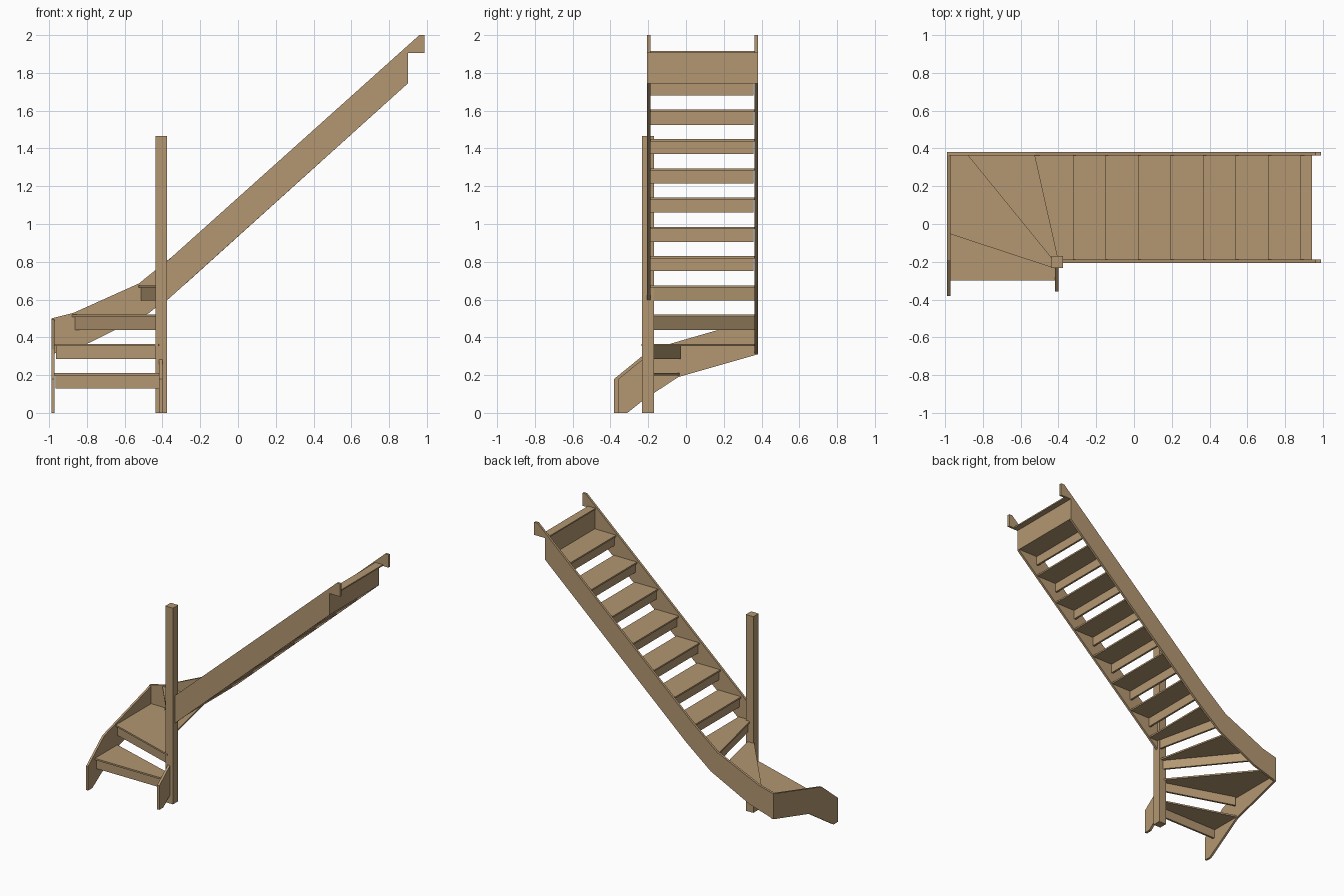
import bpy, bmesh
from mathutils import Vector

if "Cube" in bpy.data.objects:
    bpy.data.objects.remove(bpy.data.objects["Cube"])

wood = bpy.data.materials.new("tan wood")
wood.diffuse_color = (0.45, 0.31, 0.165, 1)
wood.use_nodes = True
wood.node_tree.nodes["Principled BSDF"].inputs["Base Color"].default_value = wood.diffuse_color


def prism(name, pts, to3d, lo, hi):
    """Extrude a flat outline between two offsets."""
    bm = bmesh.new()
    a = [bm.verts.new(to3d(p, lo)) for p in pts]
    b = [bm.verts.new(to3d(p, hi)) for p in pts]
    n = len(pts)
    bm.faces.new(a)
    bm.faces.new(b[::-1])
    for i in range(n):
        j = (i + 1) % n
        bm.faces.new((a[i], b[i], b[j], a[j]))
    bmesh.ops.recalc_face_normals(bm, faces=bm.faces)
    me = bpy.data.meshes.new(name)
    bm.to_mesh(me)
    bm.free()
    me.materials.append(wood)
    ob = bpy.data.objects.new(name, me)
    bpy.context.collection.objects.link(ob)
    return ob


def along_x(p, d): return (p[0], d, p[1])   # outline in x,z
def along_y(p, d): return (d, p[0], p[1])   # outline in y,z
def plan(p, d): return (p[0], p[1], d)      # outline in x,y


# Long stringers: shared upper end, different lower ends
top_end = [(0.96, 2.0), (0.988, 2.0), (0.988, 1.905), (0.90, 1.905), (0.90, 1.745)]
prism("front_stringer", [(-0.39, 0.79)] + top_end + [(-0.39, 0.583)],
      along_x, -0.206, -0.189)
prism("back_stringer",
      [(-0.988, 0.50), (-0.87, 0.53), (-0.525, 0.685), (-0.32, 0.85)] + top_end +
      [(-0.27, 0.69), (-0.47, 0.53), (-0.79, 0.37), (-0.988, 0.31)],
      along_x, 0.363, 0.38)

# Side stringer under the winders and the short one at the post
prism("side_stringer",
      [(-0.38, 0), (-0.38, 0.18), (-0.19, 0.335), (0.38, 0.50),
       (0.38, 0.31), (-0.04, 0.19), (-0.33, 0)], along_y, -0.988, -0.972)
prism("short_stringer",
      [(-0.357, 0), (-0.357, 0.18), (-0.21, 0.30), (-0.21, 0.08), (-0.31, 0)],
      along_y, -0.418, -0.40)

# Newel post
prism("newel_post", [(-0.437, -0.232), (-0.375, -0.232), (-0.375, -0.17), (-0.437, -0.17)],
      plan, 0, 1.465)


def step(name, z, a, b, rest):
    """Tread with nose line a-b (inner to outer) and a board hung under it."""
    prism(name + "_tread", [a, b] + rest, plan, z - 0.012, z)
    a, b = Vector(a), Vector(b)
    d = (b - a).normalized()
    n = Vector((d.y, -d.x))
    b = b - d * 0.006
    prism(name + "_board", [a + n * 0.012, b + n * 0.012, b + n * 0.027, a + n * 0.027],
          plan, z - 0.08, z - 0.012)


L, B, F = -0.973, 0.364, -0.19
# Winder steps turning round the post
step("winder_1", 0.21, (-0.415, -0.30), (L, -0.30), [(L, -0.035), (-0.415, -0.21)])
step("winder_2", 0.365, (-0.42, -0.235), (L, -0.053), [(L, B), (-0.86, B), (-0.41, -0.18)])
step("winder_3", 0.52, (-0.425, -0.195), (-0.88, B), [(-0.507, B), (-0.39, -0.175)])
step("winder_4", 0.675, (-0.405, -0.18), (-0.527, B), [(-0.303, B), (-0.303, F), (-0.39, F)])

# Straight flight
for i in range(7):
    x, z = -0.323 + 0.172 * i, 0.83 + 0.155 * i
    back = min(x + 0.192, 0.89)
    step("straight_%d" % (i + 1), z, (x, F), (x, B), [(back, B), (back, F)])

# Landing edge with its full riser
prism("landing_tread", [(0.88, F), (0.88, B), (0.942, B), (0.942, F)], plan, 1.905, 1.915)
prism("landing_riser", [(0.886, F), (0.886, B), (0.90, B), (0.90, F)], plan, 1.745, 1.905)
